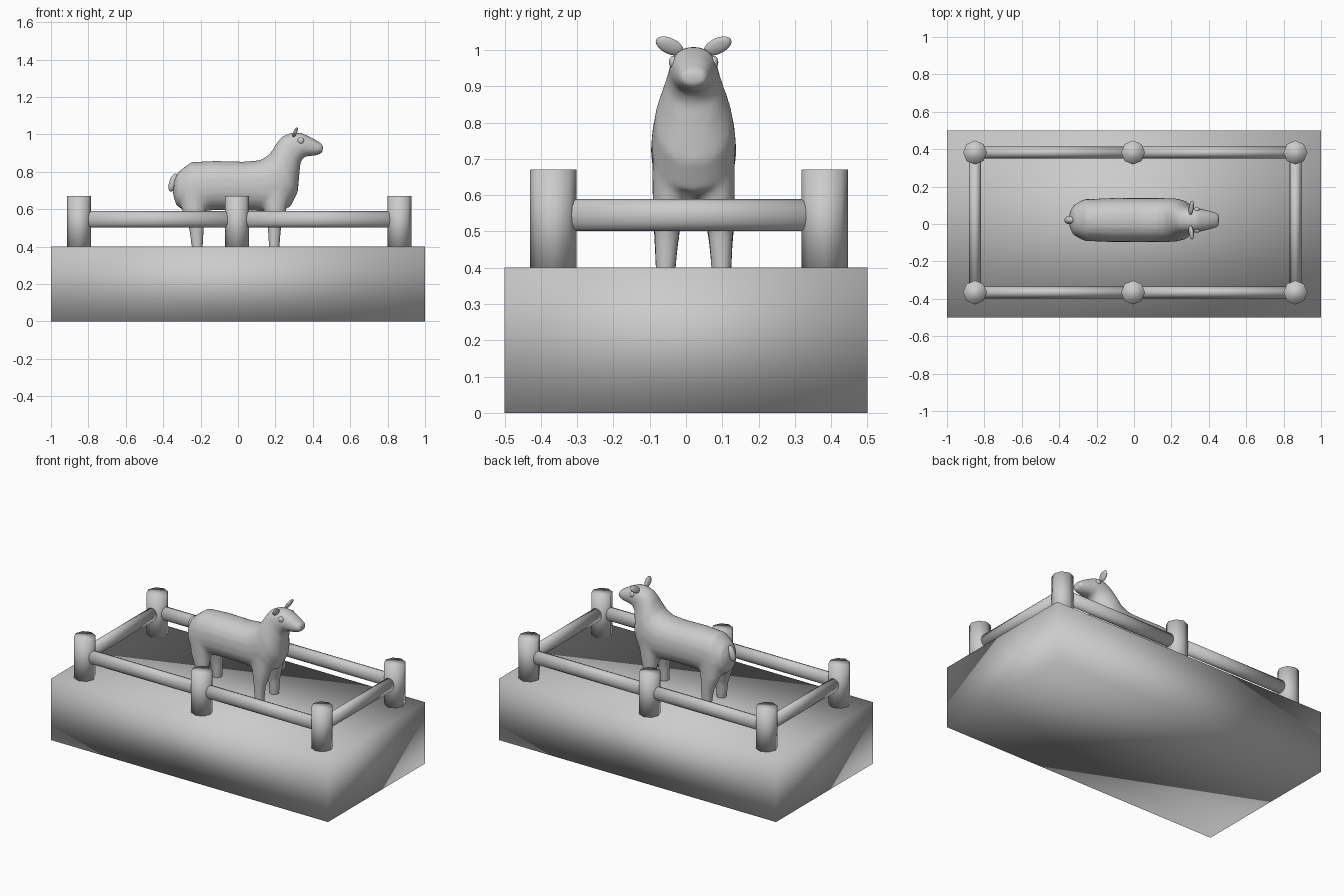
import bpy, bmesh
from math import sin, cos, pi, copysign, radians
from mathutils import Vector, Matrix, Euler

if "Cube" in bpy.data.objects:
    bpy.data.objects.remove(bpy.data.objects["Cube"])

CY = 0.021          # the animal stands slightly off the centre line


def finish(name, bm):
    bmesh.ops.recalc_face_normals(bm, faces=bm.faces[:])
    me = bpy.data.meshes.new(name)
    bm.to_mesh(me)
    bm.free()
    me.polygons.foreach_set("use_smooth", [True] * len(me.polygons))
    ob = bpy.data.objects.new(name, me)
    bpy.context.collection.objects.link(ob)
    return ob


def cylinder(name, loc, rx, ry, length, rot=(0, 0, 0), sides=8):
    bm = bmesh.new()
    m = (Matrix.Translation(loc) @ Euler(rot).to_matrix().to_4x4()
         @ Matrix.Diagonal((rx, ry, length, 1)) @ Matrix.Rotation(pi / 2, 4, 'Z'))
    bmesh.ops.create_cone(bm, cap_ends=True, segments=sides, radius1=1,
                          radius2=1, depth=1, matrix=m)
    return finish(name, bm)


def ellipsoid(name, loc, size, rot=(0, 0, 0)):
    bm = bmesh.new()
    m = (Matrix.Translation(loc) @ Euler(rot).to_matrix().to_4x4()
         @ Matrix.Diagonal((*size, 1)))
    bmesh.ops.create_uvsphere(bm, u_segments=16, v_segments=10, radius=1, matrix=m)
    return finish(name, bm)


def loft(bm, rings, n=20, power=0.9):
    """Rings of (centre, half axis a, half axis b), joined and capped."""
    def sp(v):
        return copysign(abs(v) ** power, v)
    loops = [[bm.verts.new(c + a * sp(cos(2 * pi * i / n)) + b * sp(sin(2 * pi * i / n)))
              for i in range(n)] for c, a, b in rings]
    for p, q in zip(loops, loops[1:]):
        for i in range(n):
            j = (i + 1) % n
            bm.faces.new((p[i], p[j], q[j], q[i]))
    bm.faces.new(loops[0])
    bm.faces.new(loops[-1][::-1])


# base block
bm = bmesh.new()
bmesh.ops.create_cube(bm, size=1, matrix=Matrix.Translation((0, 0, 0.2))
                      @ Matrix.Diagonal((2, 1, 0.4, 1)))
finish("base", bm)

# fence posts and rails
X0, XM, X1, Y0, Y1 = -0.85, -0.005, 0.863, -0.366, 0.382
for y in (Y0, Y1):
    for x in (X0, XM, X1):
        cylinder("fence_post", (x, y, 0.525), 0.064, 0.064, 0.29)
    for a, b in ((X0, XM), (XM, X1)):
        cylinder("long_rail", ((a + b) / 2, y, 0.545), 0.044, 0.032, b - a,
                 (0, pi / 2, 0), 12)
for x in (X0, X1):
    cylinder("end_rail", (x, (Y0 + Y1) / 2, 0.545), 0.032, 0.044, Y1 - Y0,
             (pi / 2, 0, 0), 12)

# body, neck and head: top x, top z, bottom x, bottom z, half width
SPINE = [
    (-0.34, 0.76, -0.348, 0.68, 0.04), (-0.318, 0.80, -0.33, 0.62, 0.08),
    (-0.25, 0.852, -0.27, 0.58, 0.112), (-0.12, 0.858, -0.12, 0.595, 0.118),
    (0.03, 0.854, 0.03, 0.595, 0.118), (0.12, 0.862, 0.17, 0.585, 0.118),
    (0.165, 0.89, 0.28, 0.61, 0.116), (0.19, 0.925, 0.32, 0.69, 0.106),
    (0.21, 0.96, 0.328, 0.78, 0.086), (0.235, 0.988, 0.334, 0.85, 0.072),
    (0.28, 1.008, 0.355, 0.88, 0.067), (0.335, 1.010, 0.385, 0.883, 0.061),
    (0.40, 0.98, 0.425, 0.888, 0.048), (0.455, 0.945, 0.452, 0.902, 0.036)]
bm = bmesh.new()
rings = []
for tx, tz, bx, bz, w in SPINE:
    top, bot = Vector((tx, CY, tz)), Vector((bx, CY, bz))
    rings.append(((top + bot) / 2, (top - bot) / 2, Vector((0, w, 0))))
loft(bm, rings)

# legs: x, z, half length, half width, distance from the middle
FRONT = [(0.193, 0.37, 0.028, 0.027, 0.078), (0.195, 0.5, 0.037, 0.036, 0.074),
         (0.2, 0.59, 0.058, 0.05, 0.064), (0.2, 0.70, 0.08, 0.055, 0.06)]
REAR = [(-0.217, 0.37, 0.028, 0.027, 0.078), (-0.222, 0.5, 0.041, 0.037, 0.074),
        (-0.236, 0.59, 0.064, 0.05, 0.064), (-0.235, 0.70, 0.082, 0.055, 0.06)]
for leg in (FRONT, REAR):
    for s in (-1, 1):
        loft(bm, [(Vector((x, CY + s * d, z)), Vector((a, 0, 0)), Vector((0, b, 0)))
                  for x, z, a, b, d in leg], 14, 1)
body = finish("animal_body", bm)
rm = body.modifiers.new("blend", 'REMESH')
rm.mode, rm.voxel_size, rm.use_smooth_shade = 'VOXEL', 0.01, True
sm = body.modifiers.new("smooth", 'SMOOTH')
sm.factor, sm.iterations = 0.5, 8

# eyes, ears and tail
for s in (-1, 1):
    ellipsoid("eye", (0.335, CY + s * 0.056, 0.966), (0.018, 0.012, 0.018))
    ellipsoid("ear", (0.306, CY + s * 0.066, 1.011), (0.010, 0.042, 0.023),
              (s * radians(28), radians(22), 0))
ellipsoid("tail", (-0.346, CY, 0.742), (0.022, 0.022, 0.05), (0, radians(18), 0))
